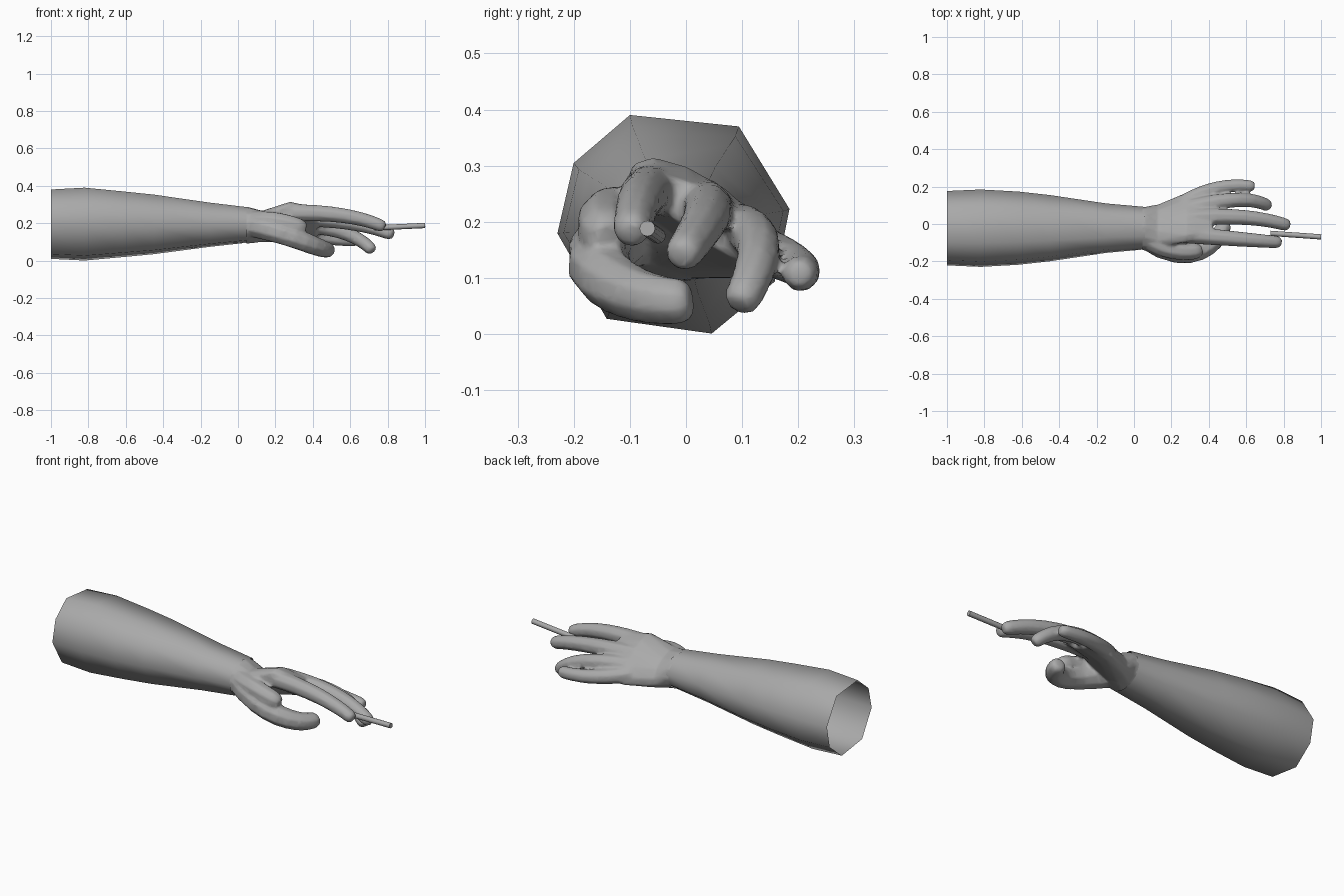
import bpy, bmesh, math
from mathutils import Vector

if "Cube" in bpy.data.objects:
    bpy.data.objects.remove(bpy.data.objects["Cube"])

grey = bpy.data.materials.new("dark_grey")
grey.diffuse_color = (.4, .4, .4, 1)
grey.use_nodes = True
grey.node_tree.nodes["Principled BSDF"].inputs["Base Color"].default_value = grey.diffuse_color


def add_loft(bm, rings, cap=True):
    # Skin a sequence of equal-length point rings
    vs = [[bm.verts.new(p) for p in ring] for ring in rings]
    n = len(vs[0])
    for a, b in zip(vs, vs[1:]):
        for i in range(n):
            bm.faces.new((a[i], a[(i + 1) % n], b[(i + 1) % n], b[i]))
    if cap:
        bm.faces.new(vs[0][::-1])
        bm.faces.new(vs[-1])


def oval(x, y, z, a, b, tilt=0, angles=range(0, 360, 30)):
    # Cross-section at x, tilted within the yz plane
    t = math.radians(tilt)
    pts = []
    for k in map(math.radians, angles):
        u, v = a * math.cos(k), b * math.sin(k)
        pts.append((x, y + u * math.cos(t) - v * math.sin(t),
                    z + u * math.sin(t) + v * math.cos(t)))
    return pts


def bezier(pts, t):
    while len(pts) > 1:
        pts = [p.lerp(q, t) for p, q in zip(pts, pts[1:])]
    return pts[0]


def add_digit(bm, r0, r1, *controls, n=8, steps=12):
    # Tapered tube along a Bezier curve with a blunt rounded tip
    controls = [Vector(c) for c in controls]
    length = sum((q - p).length for p, q in zip(controls, controls[1:]))
    rings = []
    for i in range(steps + 1):
        t = math.sin(math.pi / 2 * i / steps)      # rings crowd towards the tip
        p = bezier(controls, t)
        d = (bezier(controls, t + .01) - bezier(controls, t - .01)).normalized()
        s = d.cross(Vector((0, 0, 1))).normalized()
        u = s.cross(d)
        r = r0 + (r1 - r0) * t
        back = max(0, 1 - (1 - t) * length / r)    # distance into the tip dome
        r *= math.sqrt(1 - .65 * back ** 2)
        rings.append([p + r * (s * math.cos(2 * math.pi * (k + .5) / n)
                               + u * math.sin(2 * math.pi * (k + .5) / n))
                      for k in range(n)])
    add_loft(bm, rings)


def make(name, bm):
    bmesh.ops.recalc_face_normals(bm, faces=bm.faces)
    me = bpy.data.meshes.new(name)
    bm.to_mesh(me)
    bm.free()
    ob = bpy.data.objects.new(name, me)
    bpy.context.collection.objects.link(ob)
    return ob


def finish(ob, angle=60):
    ob.data.materials.clear()
    ob.data.materials.append(grey)
    bpy.ops.object.select_all(action='DESELECT')
    ob.select_set(True)
    bpy.context.view_layer.objects.active = ob
    bpy.ops.object.shade_smooth_by_angle(angle=math.radians(angle))


# Forearm: open, uneven eight-sided tube swelling towards the elbow
bm = bmesh.new()
corners = (7, 56, 112, 149, 185, 235, 289, 330)
add_loft(bm, [oval(x, -.022, .192 + (b - .1) * .05, a, b, 0, corners) for x, a, b in (
    (-1, .2, .198), (-.82, .208, .208), (-.62, .197, .188), (-.45, .178, .17),
    (-.15, .133, .126), (.06, .114, .1))], cap=False)
finish(make("forearm", bm))

# Palm: flattens and tilts from the wrist to the knuckles
bm = bmesh.new()
add_loft(bm, [oval(*s) for s in (
    (0, -.025, .19, .115, .101, 0), (.06, -.024, .189, .117, .098, -6),
    (.13, -.01, .183, .128, .07, -28), (.28, .035, .208, .162, .062, -36),
    (.42, .05, .2, .14, .04, -34))])

# Index, middle, ring and little fingers
add_digit(bm, .05, .034, (.26, -.055, .255), (.6, -.085, .265), (.785, -.098, .178))
add_digit(bm, .05, .035, (.28, .03, .228), (.62, .06, .228), (.83, -.01, .137))
add_digit(bm, .047, .034, (.28, .08, .19), (.6, .17, .19), (.722, .094, .05))
add_digit(bm, .045, .032, (.26, .11, .16), (.45, .23, .115), (.645, .2, .106))

# Thumb curling under the palm, and the web beside it
add_digit(bm, .068, .042, (.06, -.07, .195), (.3, -.25, .14), (.46, -.11, .045), (.485, .01, .06))
add_digit(bm, .058, .045, (.07, -.075, .205), (.2, -.17, .23), (.36, -.14, .17))
hand = make("hand", bm)

# Fuse the hand into one skin
m = hand.modifiers.new("fuse", 'REMESH')
m.mode = 'VOXEL'
m.voxel_size = .008
m = hand.modifiers.new("soften", 'SMOOTH')
m.factor = .5
m.iterations = 5
m = hand.modifiers.new("reduce", 'DECIMATE')
m.ratio = .2
dg = bpy.context.evaluated_depsgraph_get()
skin = bpy.data.meshes.new_from_object(hand.evaluated_get(dg))
hand.modifiers.clear()
hand.data = skin

# Open the hidden wrist end
bm = bmesh.new()
bm.from_mesh(skin)
bmesh.ops.bisect_plane(bm, geom=bm.verts[:] + bm.edges[:] + bm.faces[:],
                       plane_co=(.045, 0, 0), plane_no=(1, 0, 0), clear_inner=True)
bm.to_mesh(skin)
bm.free()
finish(hand)

# Thin stick held between index and middle fingers
start, end = Vector((.73, -.05, .175)), Vector((1, -.069, .188))
bpy.ops.mesh.primitive_cylinder_add(vertices=12, radius=.014, depth=(end - start).length,
                                    location=(start + end) / 2)
stick = bpy.context.object
stick.name = "stick"
stick.rotation_euler = (end - start).to_track_quat('Z', 'Y').to_euler()
finish(stick, 40)
